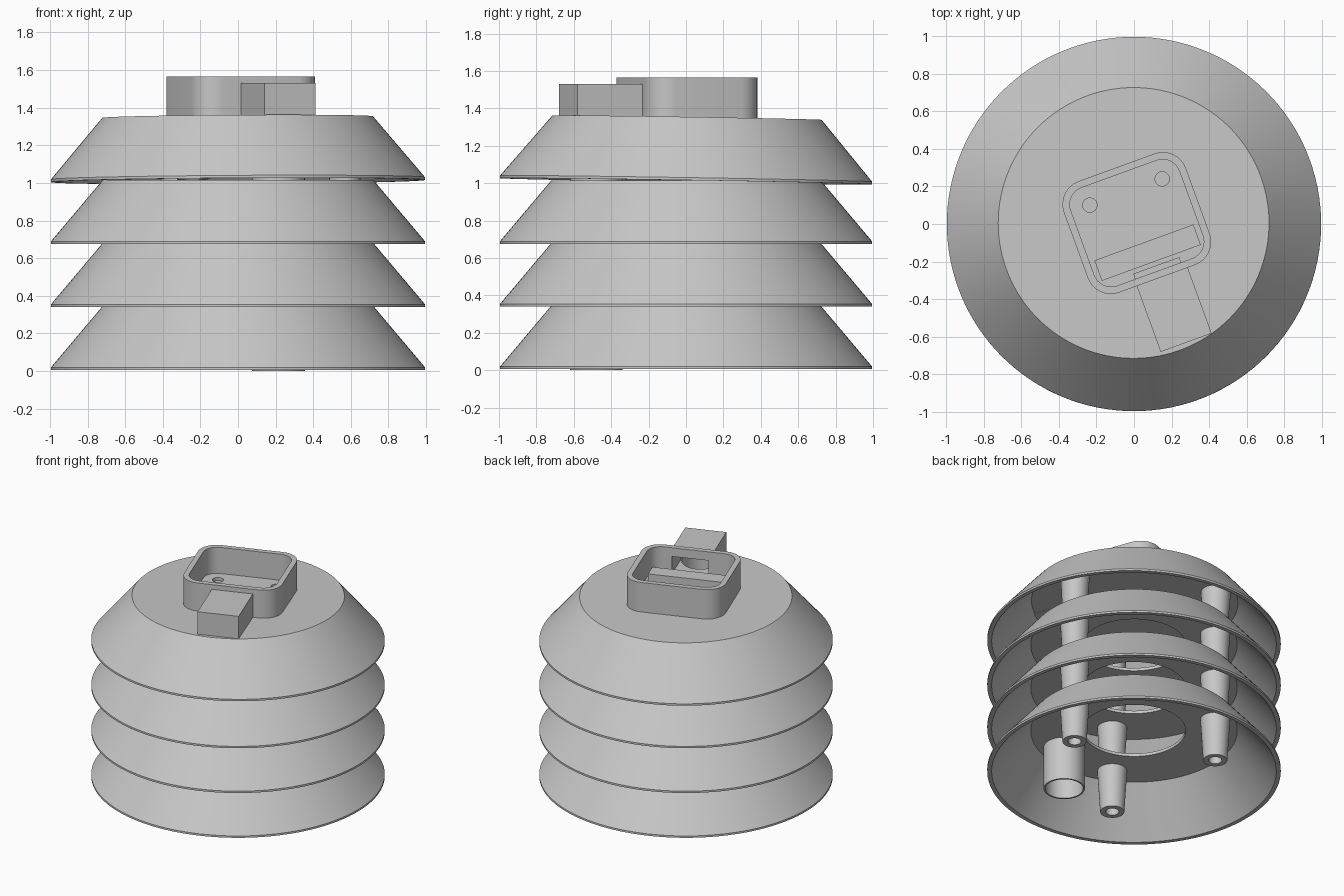
import bpy, bmesh, math
from mathutils import Matrix, Vector

cube = bpy.data.objects.get("Cube")
if cube:
    bpy.data.objects.remove(cube, do_unlink=True)

grey = bpy.data.materials.new("light_grey_plastic")
grey.use_nodes = True
COLOUR = (0.57, 0.57, 0.57, 1)
grey.diffuse_color = COLOUR
grey.node_tree.nodes["Principled BSDF"].inputs["Base Color"].default_value = COLOUR

PITCH = 0.335                      # height from one plate to the next
TURN = math.radians(20)            # housing is turned on the lid
HOUSING = Matrix.Translation((0.015, 0.005, 0)) @ Matrix.Rotation(TURN, 4, 'Z')
DUCT = Vector((0.215, -0.48, 0))   # cable duct axis


def finish(name, bm, matrix=Matrix()):
    bmesh.ops.remove_doubles(bm, verts=bm.verts, dist=1e-5)
    bmesh.ops.recalc_face_normals(bm, faces=bm.faces)
    mesh = bpy.data.meshes.new(name)
    bm.to_mesh(mesh)
    bm.free()
    mesh.transform(matrix)
    mesh.materials.append(grey)
    obj = bpy.data.objects.new(name, mesh)
    bpy.context.collection.objects.link(obj)
    return obj


def lathe(name, profile, steps=32, matrix=Matrix()):
    """Turn a closed (radius, height) profile about z."""
    bm = bmesh.new()
    verts = [bm.verts.new((r, 0, z)) for r, z in profile]
    edges = [bm.edges.new((a, b)) for a, b in zip(verts, verts[1:] + verts[:1])
             if a.co.x > 0 or b.co.x > 0]
    bmesh.ops.spin(bm, geom=verts + edges, cent=(0, 0, 0), axis=(0, 0, 1),
                   angle=math.tau, steps=steps, use_duplicate=False)
    return finish(name, bm, matrix)


def rod(name, radius, z0, z1, at, steps=32):
    return lathe(name, [(0, z0), (radius, z0), (radius, z1), (0, z1)],
                 steps, Matrix.Translation(at))


def slab(name, x0, x1, y0, y1, z0, z1, radius=0):
    """Upright prism with rounded corners, in housing axes."""
    points = []
    for i, (cx, cy) in enumerate([(x1 - radius, y1 - radius), (x0 + radius, y1 - radius),
                                  (x0 + radius, y0 + radius), (x1 - radius, y0 + radius)]):
        count = 9 if radius else 1
        for k in range(count):
            a = math.pi / 2 * (i + k / max(count - 1, 1))
            points.append((cx + radius * math.cos(a), cy + radius * math.sin(a), z0))
    bm = bmesh.new()
    face = bm.faces.new([bm.verts.new(p) for p in points])
    top = bmesh.ops.extrude_face_region(bm, geom=[face])
    moved = [v for v in top["geom"] if isinstance(v, bmesh.types.BMVert)]
    bmesh.ops.translate(bm, verts=moved, vec=(0, 0, z1 - z0))
    return finish(name, bm, HOUSING)


def combine(obj, tools, operation):
    for tool in tools:
        mod = obj.modifiers.new("cut", 'BOOLEAN')
        mod.operation, mod.solver, mod.object = operation, 'EXACT', tool
    bpy.context.view_layer.update()
    graph = bpy.context.evaluated_depsgraph_get()
    mesh = bpy.data.meshes.new_from_object(obj.evaluated_get(graph))
    obj.modifiers.clear()
    obj.data = mesh
    for tool in tools:
        bpy.data.objects.remove(tool, do_unlink=True)


# Louvre plates: hollow cones, the lid is closed and slightly tilted
slope_dir = Vector((math.sin(TURN), -math.cos(TURN), 0))
tilt = Matrix.Rotation(math.radians(1), 4, slope_dir.cross(Vector((0, 0, 1))))
shell = [(0.995, 0), (0.995, 0.014), (0.72, 0.34)]
inside = [(0.70, 0.318), (0.965, 0)]
for level in range(4):
    lid = level == 3
    place = Matrix.Translation((0, 0, 0.005 + PITCH * level))
    if lid:
        place = place @ tilt
    hole = 0 if lid else 0.35
    name = "lid_plate" if lid else f"louvre_plate_{level + 1}"
    plate = lathe(name, shell + [(hole, 0.34), (hole, 0.318)] + inside, 128, place)
    combine(plate, [rod("bore", 0.128, -0.5, 1.6, DUCT)], 'DIFFERENCE')

    # Three tapered hollow spacer posts under each plate
    for n in range(3):
        a = math.radians(-115 + 120 * n)
        spot = Matrix.Translation((0.57 * math.cos(a), 0.57 * math.sin(a), 0))
        lathe(f"spacer_post_{level + 1}_{n + 1}",
              [(0.045, 0), (0.082, 0), (0.102, 0.325), (0, 0.325), (0, 0.3), (0.045, 0.3)],
              32, place @ spot)

    # Cable duct through each plate
    lathe(f"cable_duct_{level + 1}", [(0.128, 0), (0.14, 0), (0.14, 0.33), (0.128, 0.33)],
          48, Matrix.Translation(DUCT + Vector((0, 0, PITCH * level))))

# Open housing on the lid with a cable cover at its front
BASE, FLOOR, TOP = 1.335, 1.37, 1.565
W, D, WALL = 0.345, 0.315, 0.038
housing = slab("sensor_housing", -W, W, -D, D, BASE, TOP, 0.13)
cover = slab("cable_cover", -0.115, 0.173, -0.687, -D + 0.02, BASE, 1.53)
combine(housing, [cover], 'UNION')
cutters = [
    slab("cavity", -W + WALL, W - WALL, -D + WALL, D - WALL, FLOOR, TOP + 0.1, 0.095),
    slab("passage", -0.1, 0.158, -0.5, -D + WALL + 0.02, FLOOR, 1.5),
    rod("bore", 0.128, BASE - 0.1, 1.499, DUCT, 48),
    rod("screw_hole_a", 0.038, FLOOR - 0.03, FLOOR + 0.05, (-0.235, 0.1, 0)),
    rod("screw_hole_b", 0.038, FLOOR - 0.03, FLOOR + 0.05, (0.15, 0.24, 0)),
]
combine(housing, cutters, 'DIFFERENCE')

# Raised bar and sill inside the housing
slab("connector_bar", -0.28, 0.28, -0.225, -0.11, FLOOR - 0.01, FLOOR + 0.06)
slab("passage_sill", -0.11, 0.15, -D + WALL, -D + WALL + 0.03, FLOOR - 0.01, FLOOR + 0.012)

# Smooth round walls, keep hard edges
bpy.ops.object.select_all(action='DESELECT')
for obj in bpy.context.collection.objects:
    if obj.type == 'MESH' and grey.name in obj.data.materials:
        obj.select_set(True)
        bpy.context.view_layer.objects.active = obj
bpy.ops.object.shade_smooth_by_angle(angle=math.radians(30))
